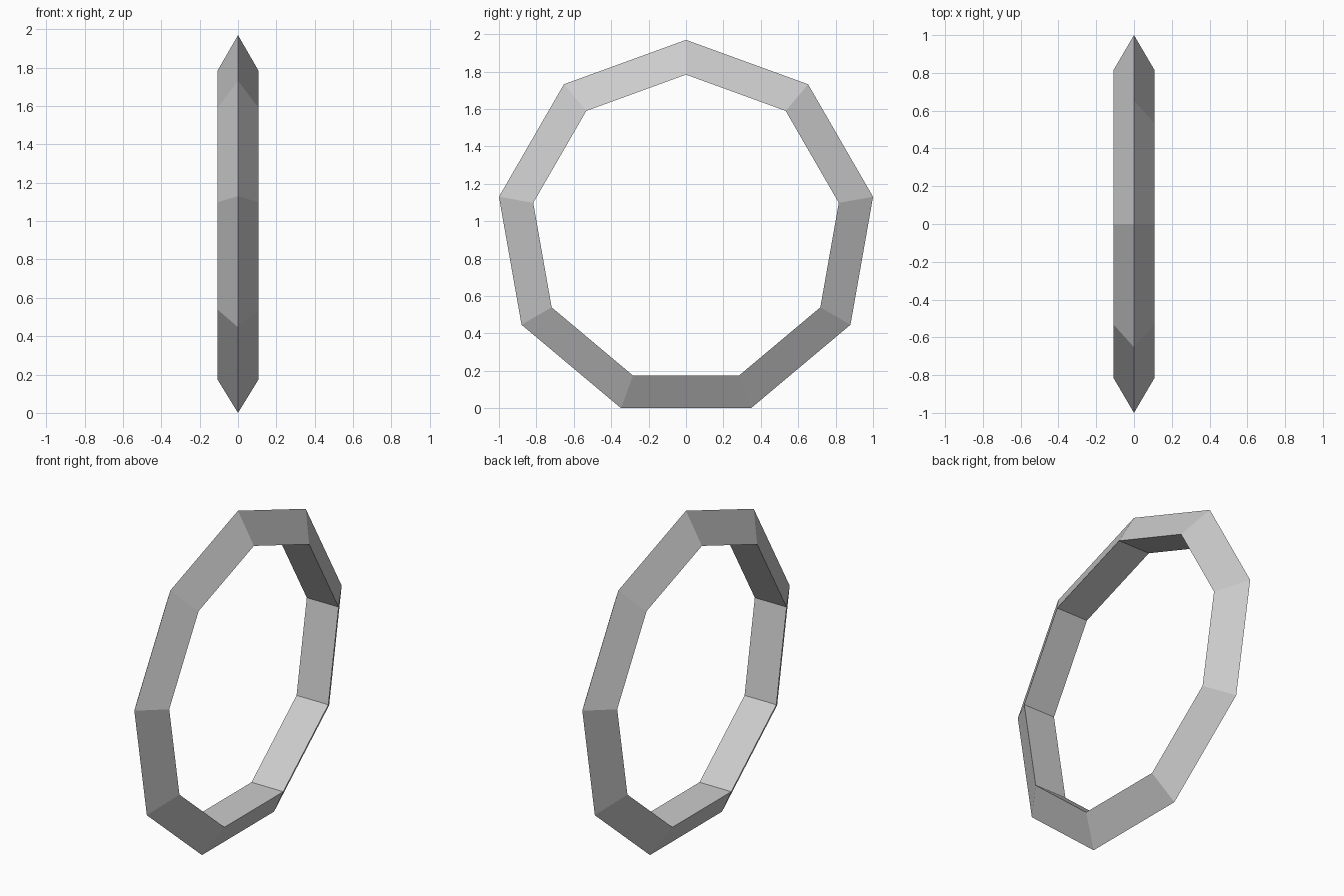
import bpy
from math import cos, radians

if "Cube" in bpy.data.objects:
    bpy.data.objects.remove(bpy.data.objects["Cube"])

# Nine-sided ring with a triangular section, its ridge facing outward
SIDES = 9
OUTER = 1 / cos(radians(10))               # makes the ring exactly 2 wide in y
SECTION = 0.124                            # radius of the triangular section
centre_z = OUTER * cos(radians(180 / SIDES))  # flat bottom side rests on z = 0

# Stand the ring upright: axis along x, one corner at the top
bpy.ops.mesh.primitive_torus_add(
    major_segments=SIDES, minor_segments=3,
    major_radius=OUTER - SECTION, minor_radius=SECTION,
    location=(0, 0, centre_z), rotation=(0, radians(-90), 0))
ring = bpy.context.object
ring.name = "ring"
bpy.ops.object.transform_apply(location=False, rotation=True, scale=True)
bpy.ops.object.shade_flat()
